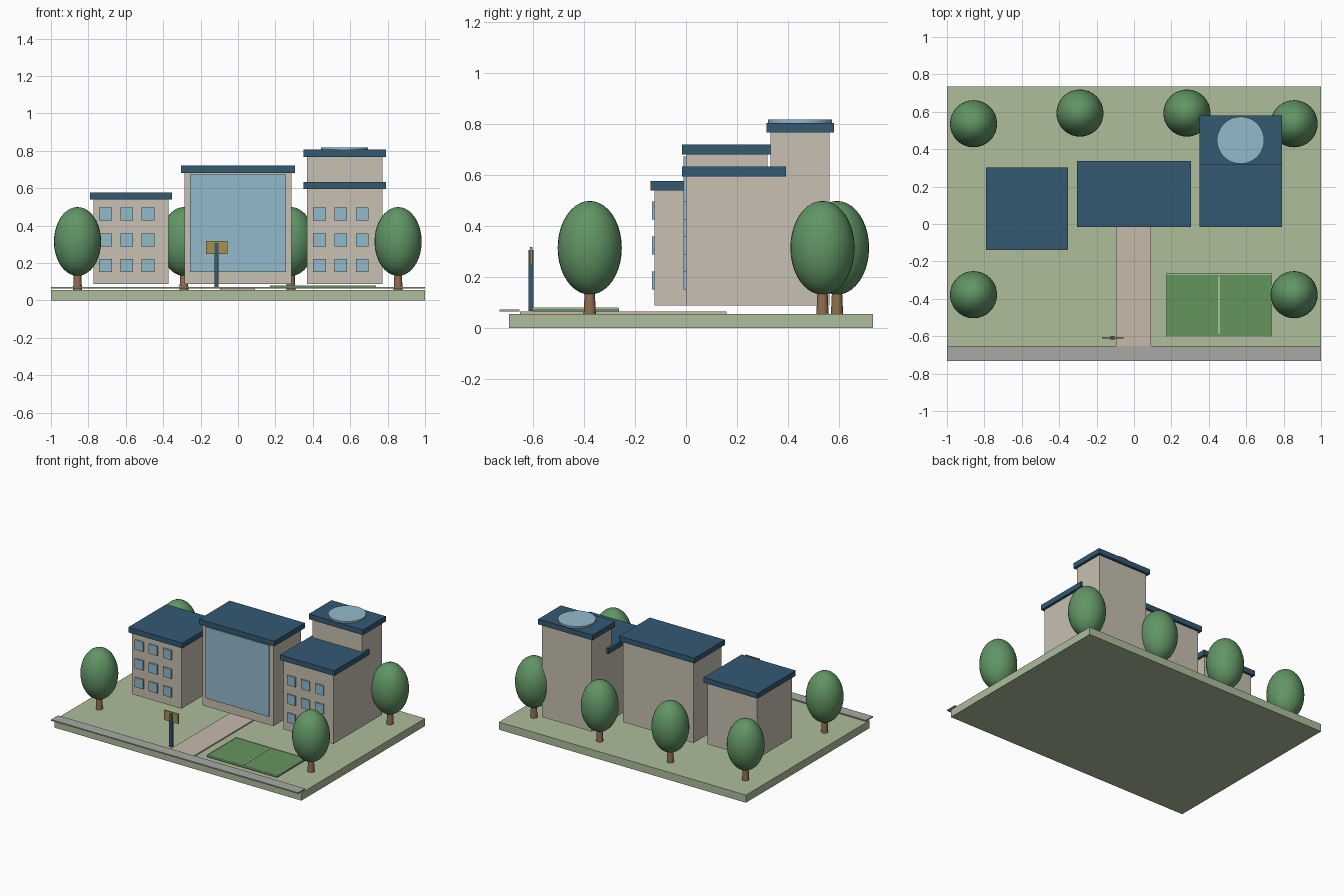
import bpy, math

if "Cube" in bpy.data.objects:
    bpy.data.objects.remove(bpy.data.objects["Cube"])

def material(name, rgb):
    m = bpy.data.materials.new(name)
    m.diffuse_color = (*rgb, 1)
    m.use_nodes = True
    m.node_tree.nodes["Principled BSDF"].inputs["Base Color"].default_value = m.diffuse_color
    return m

LAWN = material("lawn_green", (0.42, 0.51, 0.33))
ROAD = material("road_grey", (0.38, 0.40, 0.37))
PATH = material("path_tan", (0.58, 0.49, 0.41))
WALL = material("wall_beige", (0.58, 0.53, 0.44))
ROOF = material("roof_blue", (0.035, 0.10, 0.17))
GLASS = material("glass_blue", (0.29, 0.49, 0.60))
GOLD = material("sign_gold", (0.40, 0.28, 0.08))
COURT = material("court_green", (0.13, 0.30, 0.11))
LINE = material("line_white", (0.85, 0.87, 0.82))
BARK = material("bark_brown", (0.28, 0.16, 0.08))
LEAF = material("leaf_green", (0.12, 0.30, 0.13))

def box(name, x, y, z, mat):
    """Box from (min, max) ranges on each axis."""
    bpy.ops.mesh.primitive_cube_add(size=1, location=[sum(r) / 2 for r in (x, y, z)])
    o = bpy.context.object
    o.name = name
    o.scale = [r[1] - r[0] for r in (x, y, z)]
    bpy.ops.object.transform_apply(location=False, rotation=False, scale=True)
    o.data.materials.append(mat)
    return o

def block(name, x, y, top, roof_t=0.036, lip=0.018):
    """Walls with an overhanging flat roof."""
    box(name + "_walls", x, y, (0.088, top), WALL)
    box(name + "_roof", (x[0] - lip, x[1] + lip), (y[0] - lip + 0.003, y[1] + lip),
        (top - 0.002, top + roof_t), ROOF)

def windows(name, cx, y):
    """3 x 3 grid of window panes on a front wall at y."""
    for i in (-1, 0, 1):
        for z in (0.187, 0.324, 0.461):
            x = cx + i * 0.114
            box(name + "_window", (x - 0.034, x + 0.034), (y - 0.01, y + 0.004),
                (z - 0.035, z + 0.035), GLASS)

def tree(x, y):
    bpy.ops.mesh.primitive_cone_add(vertices=16, radius1=0.024, radius2=0.018,
                                    depth=0.13, location=(x, y, 0.12))
    o = bpy.context.object
    o.name = "tree_trunk"
    o.data.materials.append(BARK)
    bpy.ops.object.shade_smooth_by_angle(angle=math.radians(40))
    bpy.ops.mesh.primitive_uv_sphere_add(segments=32, ring_count=20, radius=1,
                                         location=(x, y, 0.315))
    o = bpy.context.object
    o.name = "tree_crown"
    o.scale = (0.126, 0.126, 0.184)
    bpy.ops.object.transform_apply(location=False, rotation=False, scale=True)
    o.data.materials.append(LEAF)
    bpy.ops.object.shade_smooth()

# Site
box("lawn", (-1, 1), (-0.695, 0.735), (0, 0.056), LAWN)
box("road", (-1, 1), (-0.733, -0.653), (0.064, 0.073), ROAD)
box("entrance_path", (-0.097, 0.092), (-0.652, 0.16), (0.054, 0.065), PATH)

# Left wing
block("left_wing", (-0.773, -0.371), (-0.124, 0.283), 0.542)
windows("left_wing", -0.595, -0.124)

# Central hall with glass front
block("hall", (-0.286, 0.286), (0, 0.32), 0.684)
box("hall_glass_front", (-0.257, 0.257), (-0.009, 0.003), (0.152, 0.674), GLASS)

# Right wing and its rear tower
block("right_wing", (0.369, 0.772), (0, 0.374), 0.598)
windows("right_wing", 0.55, 0)
block("tower", (0.369, 0.772), (0.332, 0.563), 0.77)
bpy.ops.mesh.primitive_cylinder_add(vertices=48, radius=0.126, depth=0.018,
                                    location=(0.57, 0.448, 0.809))
skylight = bpy.context.object
skylight.name = "tower_skylight"
skylight.data.materials.append(GLASS)
bpy.ops.object.shade_smooth_by_angle(angle=math.radians(40))

# Sports court with markings
box("court", (0.171, 0.739), (-0.604, -0.264), (0.064, 0.077), COURT)
box("court_centre_line", (0.452, 0.458), (-0.588, -0.280), (0.075, 0.080), LINE)
for y in (-0.602, -0.268):
    box("court_side_line", (0.173, 0.737), (y - 0.002, y + 0.002), (0.075, 0.080), LINE)
for x in (0.173, 0.737):
    box("court_end_line", (x - 0.002, x + 0.002), (-0.602, -0.268), (0.075, 0.080), LINE)

# Sign
box("sign_post", (-0.126, -0.103), (-0.618, -0.598), (0.066, 0.307), ROOF)
box("sign_board", (-0.170, -0.057), (-0.612, -0.603), (0.247, 0.318), GOLD)

# Trees
for x, y in ((-0.858, -0.378), (-0.858, 0.536), (0.856, -0.378), (0.856, 0.536),
             (-0.289, 0.593), (0.283, 0.593)):
    tree(x, y)
